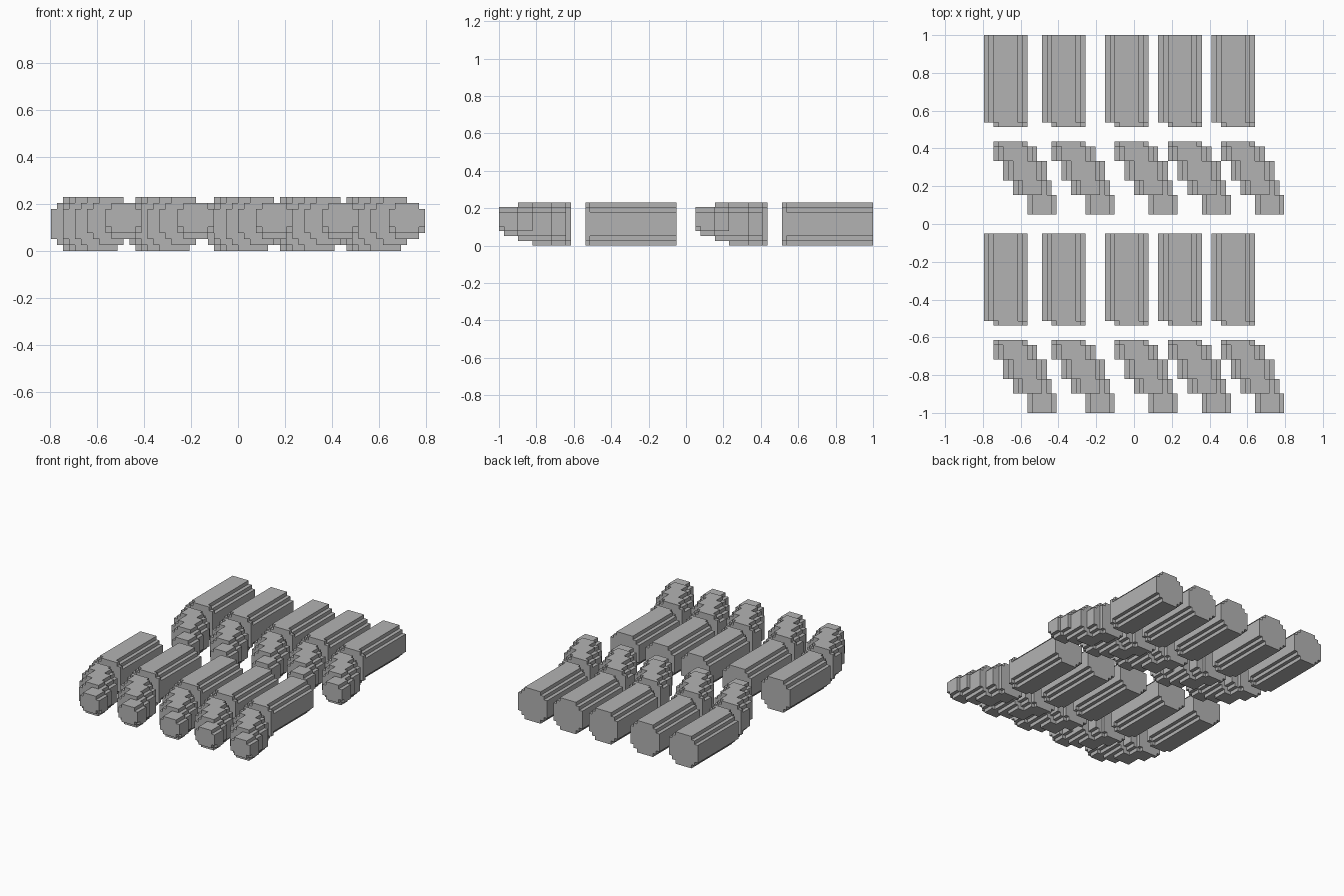
import bpy
import bmesh
from mathutils import Vector

cube = bpy.data.objects.get("Cube")
if cube:
    bpy.data.objects.remove(cube, do_unlink=True)

UNIT = 2 / 78  # edge of one block

grey = bpy.data.materials.new("plain_grey")
grey.use_nodes = True
grey.diffuse_color = (0.45, 0.45, 0.45, 1)
grey.node_tree.nodes["Principled BSDF"].inputs["Base Color"].default_value = grey.diffuse_color


def disc(x, z, width, height, insets, y_start, y_end):
    """Blocks of a stepped round section; insets narrow the outer rows."""
    cells = set()
    for row in range(height):
        edge = min(row, height - 1 - row)
        cut = insets[edge] if edge < len(insets) else 0
        for col in range(cut, width - cut):
            for y in range(y_start, y_end):
                cells.add((x + col, y, z + row))
    return cells


def block_mesh(name, cells):
    """Closed skin around a set of blocks, with flat areas merged."""
    bm = bmesh.new()
    corners = {}

    def corner(p):
        key = tuple(int(c) for c in p)
        if key not in corners:
            corners[key] = bm.verts.new(Vector(key) * UNIT)
        return corners[key]

    for cell in cells:
        for axis in range(3):
            for side in (0, 1):
                near = list(cell)
                near[axis] += 2 * side - 1
                if tuple(near) in cells:
                    continue
                base = Vector(cell)
                base[axis] += side
                u, v = Vector((0, 0, 0)), Vector((0, 0, 0))
                u[(axis + 1) % 3] = 1
                v[(axis + 2) % 3] = 1
                loop = [base, base + u, base + u + v, base + v]
                if not side:
                    loop.reverse()
                bm.faces.new([corner(p) for p in loop])
    bmesh.ops.dissolve_limit(bm, angle_limit=0.01, verts=bm.verts[:], edges=bm.edges[:])
    mesh = bpy.data.meshes.new(name)
    bm.to_mesh(mesh)
    bm.free()
    mesh.materials.append(grey)
    return mesh


ROUND = (2, 1)

# Long body with a narrower front lip
body = disc(0, 0, 9, 9, ROUND, 1, 19) | disc(2, 0, 7, 9, (1,), 0, 1)

# Bent tip, tapering forward and drifting to the left
tip = disc(2, 0, 7, 9, (1,), 14, 15)
tip |= disc(2, 0, 9, 9, ROUND, 11, 14)
tip |= disc(4, 0, 9, 9, ROUND, 7, 11)
tip |= disc(6, 1, 8, 8, ROUND, 4, 7)
tip |= disc(9, 2, 6, 6, (1,), 1, 4)
tip |= disc(9, 3, 6, 5, (1,), 0, 1)

body_mesh = block_mesh("segment_body", body)
tip_mesh = block_mesh("segment_tip", tip)

# Two rows of five
for row_name, row_y in (("front", 0), ("back", 41)):
    for number, col_x in enumerate((0, 12, 25, 36, 47), 1):
        for part, mesh, dy in (("tip", tip_mesh, 0), ("body", body_mesh, 18)):
            obj = bpy.data.objects.new(f"{row_name}_{part}_{number}", mesh)
            obj.location = Vector((col_x - 31, row_y + dy - 39, 0)) * UNIT
            bpy.context.collection.objects.link(obj)
